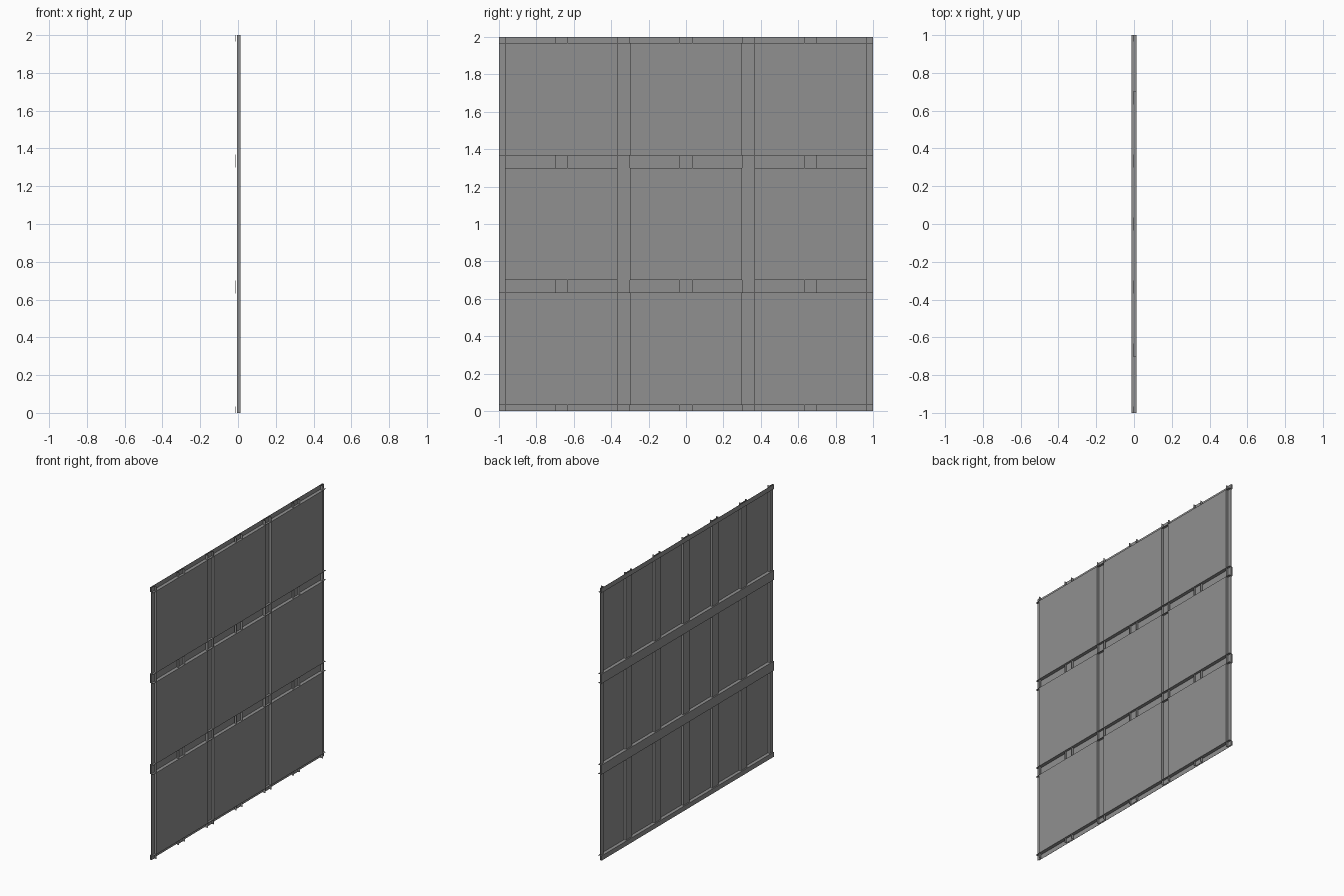
import bpy

cube = bpy.data.objects.get("Cube")
if cube:
    bpy.data.objects.remove(cube)

metal = bpy.data.materials.new("grey_metal")
metal.use_nodes = True
GREY = (0.28, 0.28, 0.28, 1)
metal.diffuse_color = GREY
metal.node_tree.nodes["Principled BSDF"].inputs["Base Color"].default_value = GREY

FACE = 0.0133      # outer plane of the panels
RAIL = -FACE       # outer plane of the horizontal rails
STUD = -0.0045     # outer plane of the vertical studs
T = 0.0015         # plate thickness
HALF = 1 / 30      # half width of a channel
BAY = 2 / 3        # spacing of the panels


def plate(name, x, y, z):
    """Add a box from three (low, high) ranges."""
    bpy.ops.mesh.primitive_cube_add(size=1, location=[sum(r) / 2 for r in (x, y, z)])
    ob = bpy.context.object
    ob.name = name
    ob.scale = [r[1] - r[0] for r in (x, y, z)]
    bpy.ops.object.transform_apply(location=False, rotation=False, scale=True)
    ob.data.materials.append(metal)


def channel(name, centre, low, high, back, place):
    """Add an open channel: a web and two flanges, cut off at the wall edge."""
    a, b = max(centre - HALF, low), min(centre + HALF, high)
    place(name + "_web", (back, back + T), (a, b))
    depth = (back, FACE - T / 2)
    if a > low:
        place(name + "_flange_low", depth, (a - T, a))
    if b < high:
        place(name + "_flange_high", depth, (b, b + T))


# Horizontal rails along the full width
for i in range(4):
    channel("rail_%d" % i, i * BAY, 0, 2, RAIL,
            lambda n, x, r: plate(n, x, (-1, 1), r))

# Vertical studs at the seams and at the middle of each panel
for i in range(7):
    channel("stud_%d" % i, -1 + i * BAY / 2, -1, 1, STUD,
            lambda n, x, r: plate(n, x, r, (0, 2)))

# Nine square sheets
for row in range(3):
    for col in range(3):
        y, z = -1 + col * BAY, row * BAY
        plate("panel_%d_%d" % (row, col), (FACE - T, FACE),
              (y + HALF, y + BAY - HALF), (z + HALF, z + BAY - HALF))
